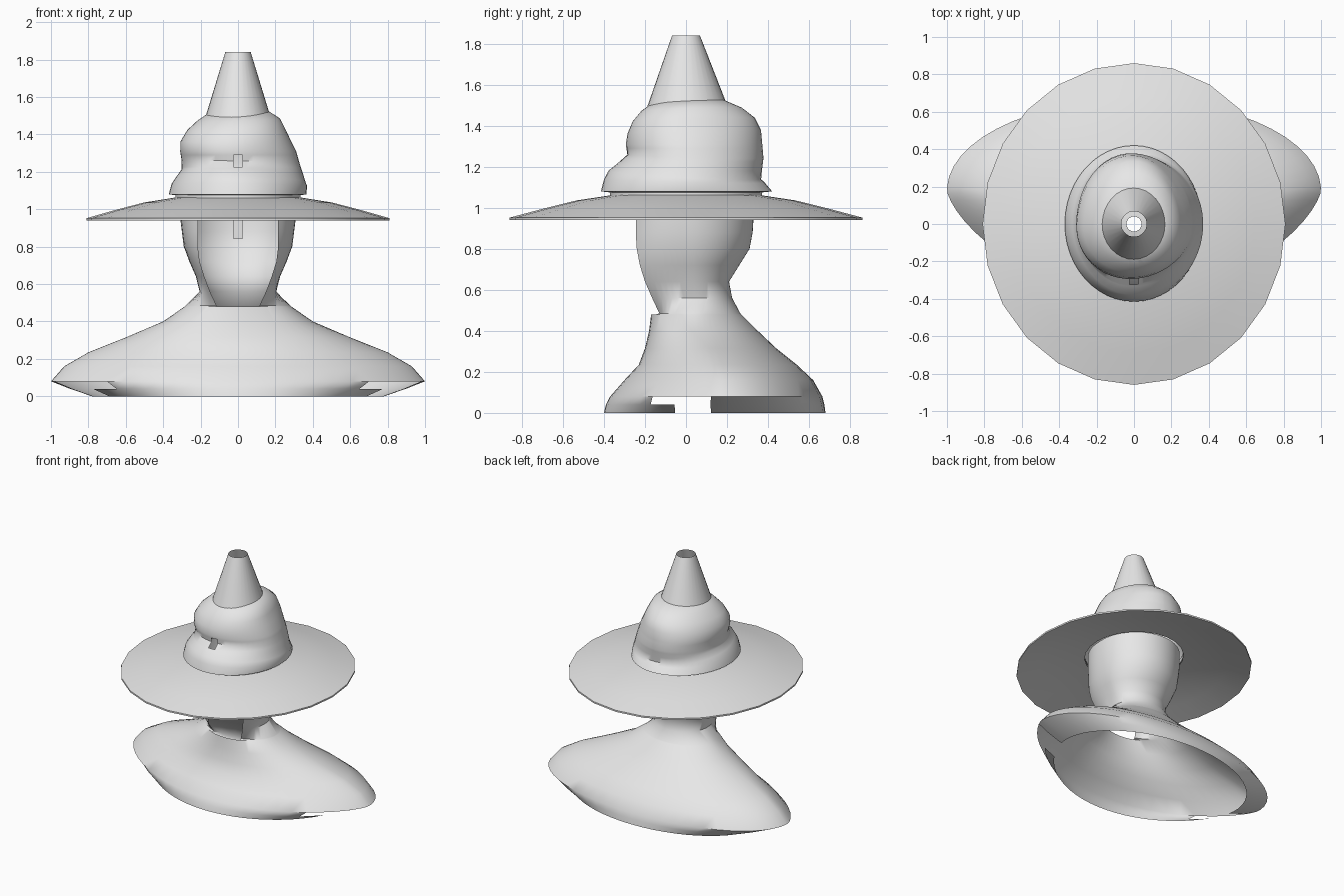
import bpy, bmesh
from math import sin, cos, pi, asin, copysign

if "Cube" in bpy.data.objects:
    bpy.data.objects.remove(bpy.data.objects["Cube"])

# Single pale grey material
grey = bpy.data.materials.new("pale_grey")
grey.use_nodes = True
tone = (0.8, 0.8, 0.8, 1)
grey.diffuse_color = tone
grey.node_tree.nodes["Principled BSDF"].inputs["Base Color"].default_value = tone


def oval(z, left, right, front, back, n=48, yc=0.0, lump=0.0, tilt=0.0):
    """Closed ring with its own reach towards each of the four sides."""
    pts = []
    for i in range(n):
        t = 2 * pi * i / n
        c, s = cos(t), sin(t)
        k = 1 + lump * sin(3 * t + 11 * z)
        x = c * (right if c > 0 else left) * k
        y = yc + s * (back - yc if s > 0 else yc - front) * k
        pts.append((x, y, z + tilt * sin(t + 0.6)))
    return pts


def loft(name, rings, keep=None, angle=40, edit=None):
    """Join rings with quads, leaving out the quads that keep() rejects."""
    bm = bmesh.new()
    rows = [[bm.verts.new(p) for p in ring] for ring in rings]
    for j in range(len(rows) - 1):
        low, high = rows[j], rows[j + 1]
        n = len(low)
        for i in range(n):
            if keep is None or keep(j, i):
                k = (i + 1) % n
                bm.faces.new((low[i], low[k], high[k], high[i]))
    if edit:
        edit(bm)
    bmesh.ops.delete(bm, geom=[v for v in bm.verts if not v.link_faces], context='VERTS')
    mesh = bpy.data.meshes.new(name)
    bm.to_mesh(mesh)
    bm.free()
    obj = bpy.data.objects.new(name, mesh)
    bpy.context.collection.objects.link(obj)
    mesh.materials.append(grey)
    bpy.ops.object.select_all(action='DESELECT')
    obj.select_set(True)
    bpy.context.view_layer.objects.active = obj
    bpy.ops.object.shade_smooth_by_angle(angle=angle * pi / 180)
    return obj


def cut_window(bm, half, low, high, wanted):
    """Slice along a rectangle seen from the front and open it."""
    for co, no in (((half, 0, 0), (1, 0, 0)), ((-half, 0, 0), (1, 0, 0)),
                   ((0, 0, low), (0, 0, 1)), ((0, 0, high), (0, 0, 1))):
        bmesh.ops.bisect_plane(bm, geom=bm.verts[:] + bm.edges[:] + bm.faces[:],
                               plane_co=co, plane_no=no)
    gone = []
    for f in bm.faces:
        c = f.calc_center_median()
        if abs(c.x) < half and low < c.z < high and wanted(c):
            gone.append(f)
    bmesh.ops.delete(bm, geom=gone, context='FACES')


# Cloak and hood: one shell, open at the face, the top and the hem
SIDE, FRONT = 48, 8


def cloak_ring(z, half, front, back, yc, gap, power, edge=False):
    """Ring split into a back run and a front run that meet at the face opening."""
    t0 = asin(gap / half)
    reach = yc - front
    if edge:
        reach /= cos(t0) ** power
    angles = [t0 + (2 * pi - 2 * t0) * i / SIDE for i in range(SIDE)]
    angles += [-t0 + 2 * t0 * i / FRONT for i in range(FRONT)]
    pts = []
    for t in angles:
        c = cos(t)
        y = yc - reach * c ** power if c > 0 else yc - c * (back - yc)
        pts.append((half * sin(t), y, z))
    return pts


# height, half width, front, back, centre, opening half width, front roundness
shoulders = [
    (0.0, 0.78, -0.40, 0.68, 0.18, 0.30, 1.2),
    (0.04, 0.90, -0.39, 0.675, 0.18, 0.30, 1.3),
    (0.08, 1.0, -0.37, 0.665, 0.18, 0.30, 1.4),
    (0.16, 0.93, -0.30, 0.62, 0.18, 0.28, 1.4),
    (0.235, 0.80, -0.23, 0.54, 0.16, 0.25, 1.4),
    (0.315, 0.60, -0.20, 0.44, 0.13, 0.20, 1.2),
    (0.40, 0.40, -0.18, 0.35, 0.10, 0.15, 1.0),
    (0.48, 0.285, -0.17, 0.27, 0.07, 0.12, 1.0),
]
hood = [
    (0.485, 0.28, -0.13, 0.265, 0.06, 0.115, 1.0),
    (0.56, 0.205, -0.165, 0.225, 0.04, 0.15, 1.0),
    (0.64, 0.225, -0.20, 0.21, 0.02, 0.18, 0.8),
    (0.72, 0.26, -0.225, 0.26, 0.02, 0.205, 0.8),
    (0.80, 0.29, -0.24, 0.31, 0.02, 0.215, 0.8),
    (0.88, 0.30, -0.245, 0.325, 0.02, 0.215, 0.8),
    (0.96, 0.31, -0.245, 0.33, 0.02, 0.215, 0.8),
    (1.06, 0.31, -0.245, 0.33, 0.02, 0.215, 0.8),
]


def notch_hem(bm):
    gone = []
    for f in bm.faces:
        c = f.calc_center_median()
        if c.z < 0.08 and abs(c.x) > 0.71 and c.y < 0.1:
            gone.append(f)
    bmesh.ops.delete(bm, geom=gone, context='FACES')


body = [cloak_ring(*r) for r in shoulders] + [cloak_ring(*r, edge=True) for r in hood]
loft("hooded_cloak", body,
     keep=lambda j, i: j < len(shoulders) - 1 or i < SIDE, angle=50, edit=notch_hem)

# Small tab inside the back of the hood
loft("hood_tab", [[(x, y, z) for x, y in ((-0.025, 0.285), (0.025, 0.285),
                                          (0.025, 0.292), (-0.025, 0.292))]
                  for z in (0.84, 1.0)])

# Wide brim: thin domed ring with a soft edge
brim_profile = [(0.42, 1.045), (0.62, 1.02), (0.8, 0.983), (1.0, 0.94),
                (1.0, 0.952), (0.8, 0.998), (0.62, 1.036), (0.42, 1.062)]
loft("hat_brim", [oval(z, 0.81 * k, 0.81 * k, -0.86 * k, 0.86 * k, n=24)
                  for k, z in brim_profile])

# Narrow band joining brim and crown
loft("hat_band", [oval(z, 0.335, 0.335, -0.37, 0.37) for z in (1.05, 1.085)])

# Slouched crown: height, left, right, front, back, lump, tilt
crown = [
    (1.075, 0.335, 0.335, -0.37, 0.37, 0, 0),
    (1.08, 0.37, 0.365, -0.415, 0.42, 0, 0),
    (1.13, 0.355, 0.37, -0.40, 0.385, 0, -0.01),
    (1.16, 0.33, 0.36, -0.375, 0.37, 0.01, -0.025),
    (1.20, 0.305, 0.345, -0.33, 0.375, 0.015, -0.02),
    (1.25, 0.305, 0.325, -0.285, 0.38, 0.015, -0.01),
    (1.31, 0.315, 0.305, -0.295, 0.37, 0.02, 0),
    (1.37, 0.31, 0.275, -0.29, 0.36, 0.02, 0.01),
    (1.43, 0.27, 0.25, -0.265, 0.33, 0.02, 0.01),
    (1.48, 0.215, 0.225, -0.22, 0.27, 0.01, 0.01),
    (1.515, 0.165, 0.17, -0.17, 0.19, 0, 0.01),
    (1.53, 0.04, 0.04, -0.04, 0.04, 0, 0),
]
loft("hat_crown", [oval(z, l, r, f, b, lump=u, tilt=t) for z, l, r, f, b, u, t in crown],
     angle=50, edit=lambda bm: cut_window(bm, 0.025, 1.225, 1.29, lambda c: c.y < 0))

# Open cone tip
loft("hat_tip", [oval(1.49, 0.175, 0.175, -0.19, 0.205, n=32),
                 oval(1.84, 0.068, 0.068, -0.068, 0.068, n=32)])
